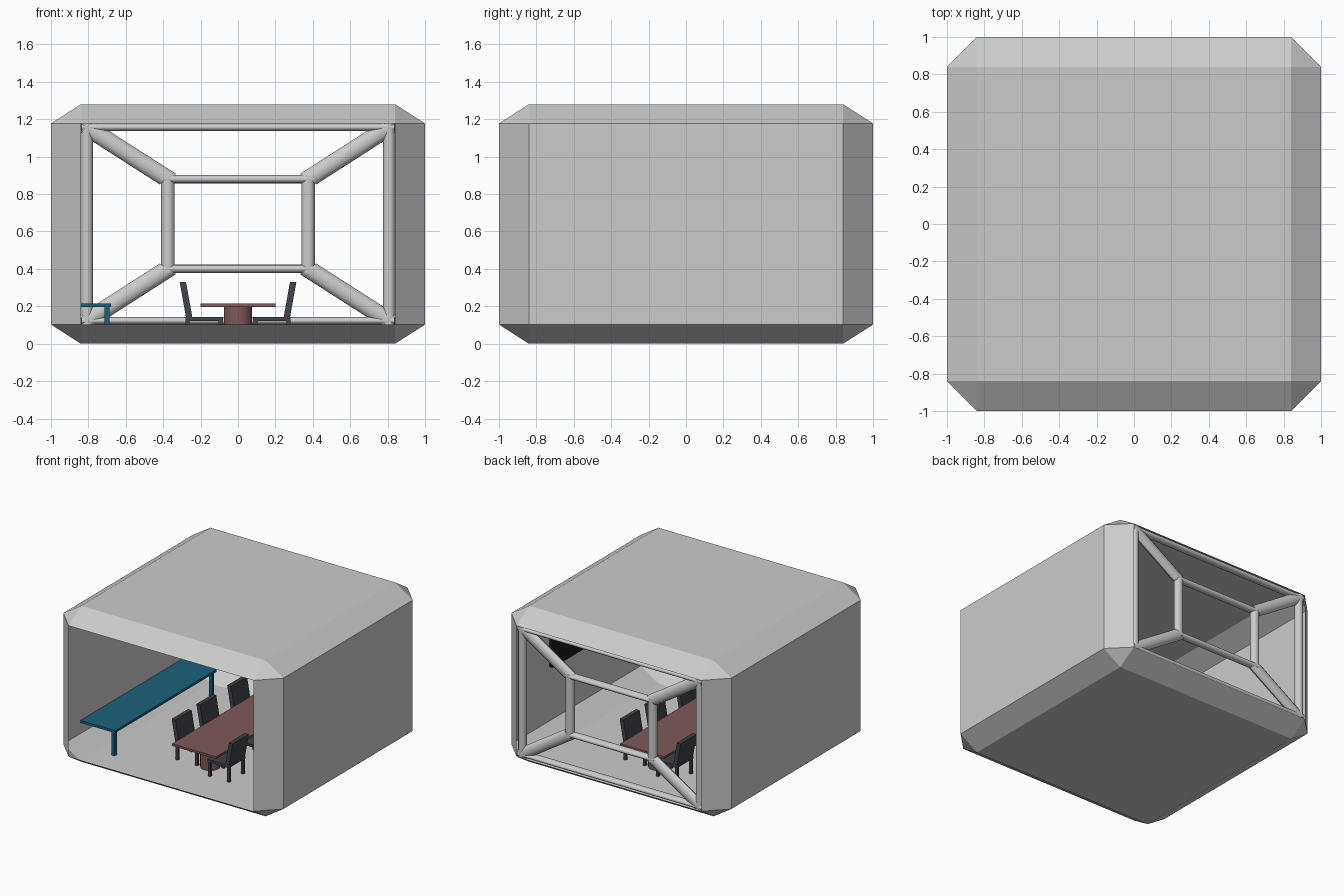
import bpy, bmesh, math
from mathutils import Vector, Matrix

if "Cube" in bpy.data.objects:
    bpy.data.objects.remove(bpy.data.objects["Cube"])


def material(name, rgb):
    m = bpy.data.materials.new(name)
    m.diffuse_color = (*rgb, 1)
    m.use_nodes = True
    m.node_tree.nodes["Principled BSDF"].inputs["Base Color"].default_value = m.diffuse_color
    return m


BLUE = material("blue_paint", (0.011, 0.12, 0.2))
WOOD = material("red_wood", (0.21, 0.10, 0.10))
DARK = material("dark_fabric", (0.05, 0.056, 0.065))
BLACK = material("black_gloss", (0.01, 0.01, 0.012))


def make(name, bm, mat=None):
    me = bpy.data.meshes.new(name)
    bm.to_mesh(me)
    bm.free()
    ob = bpy.data.objects.new(name, me)
    bpy.context.collection.objects.link(ob)
    if mat:
        me.materials.append(mat)
    return ob


def add_box(bm, lo, hi, lean=0):
    """Box between two corners; lean shifts its top along x."""
    lo, hi = Vector(lo), Vector(hi)
    mat = Matrix.Translation((lo + hi) / 2) @ Matrix.Diagonal((*(hi - lo), 1))
    verts = bmesh.ops.create_cube(bm, size=1, matrix=mat)["verts"]
    for v in verts:
        if v.co.z > (lo.z + hi.z) / 2:
            v.co.x += lean


def box(name, lo, hi, mat):
    bm = bmesh.new()
    add_box(bm, lo, hi)
    return make(name, bm, mat)


# Chamfered room shell, open at front and back
bm = bmesh.new()
bmesh.ops.create_cube(bm, size=2)
bmesh.ops.bevel(bm, geom=bm.edges[:], offset=0.16, offset_type='OFFSET',
                segments=1, profile=0.5, affect='EDGES')
bm.normal_update()
bmesh.ops.delete(bm, geom=[f for f in bm.faces if abs(f.normal.y) > 0.99], context='FACES')
shell = make("room_shell", bm)
shell.scale.z = shell.location.z = 0.64

# Rounded lattice in the rear opening: outer ring, inner ring, diagonals
def add_bar(bm, a, b, half_width, extend=0.0):
    a, b = Vector((a[0], 0.967, a[1])), Vector((b[0], 0.967, b[1]))
    d = (b - a).normalized()
    a, b = a - d * extend, b + d * extend
    depth = Vector((0, 1, 0))
    side = depth.cross(d)
    rot = Matrix((side * half_width, depth * 0.033, d * (b - a).length)).transposed().to_4x4()
    bmesh.ops.create_cone(bm, cap_ends=True, segments=12, radius1=1, radius2=1, depth=1,
                          matrix=Matrix.Translation((a + b) / 2) @ rot)


bm = bmesh.new()
corners = [(-1, -1), (1, -1), (1, 1), (-1, 1)]
for i, c in enumerate(corners):
    n = corners[(i + 1) % 4]
    for r, hw in ((0.808, 0.033), (0.375, 0.036)):
        add_bar(bm, [k * r for k in c], [k * r for k in n], hw, 0.03)
    add_bar(bm, [k * 0.375 for k in c], [k * 0.81 for k in c], 0.062)
frame = make("rear_window_frame", bm)
frame.scale.z = frame.location.z = 0.64
bpy.context.view_layer.objects.active = frame
frame.select_set(True)
bpy.ops.object.shade_smooth_by_angle(angle=math.radians(50))

# Wall counter on the left
box("counter_top", (-0.995, -0.625, 0.195), (-0.68, 0.69, 0.215), BLUE)
for i, y in enumerate((-0.605, 0.66)):
    box(f"counter_leg_{i + 1}", (-0.715, y - 0.014, 0.002), (-0.688, y + 0.014, 0.197), BLUE)

# Dining table with two round pedestals
box("table_top", (-0.2, -0.57, 0.197), (0.2, 0.57, 0.215), WOOD)
for i, y in enumerate((-0.36, 0.36)):
    bm = bmesh.new()
    bmesh.ops.create_cone(bm, cap_ends=True, segments=24, radius1=0.075, radius2=0.075,
                          depth=0.197, matrix=Matrix.Translation((0, y, 0.1)))
    ped = make(f"table_pedestal_{i + 1}", bm, WOOD)
    for p in ped.data.polygons:
        p.use_smooth = len(p.vertices) == 4

# Chairs: three on the left, repeated on the right turned by half a turn
for i, y in enumerate((-0.31, 0.01, 0.41)):
    bm = bmesh.new()
    add_box(bm, (-0.28, y - 0.105, 0.122), (-0.08, y + 0.105, 0.143))
    add_box(bm, (-0.277, y - 0.105, 0.135), (-0.243, y + 0.105, 0.33), lean=-0.035)
    for lx in (-0.28, -0.105):
        for ly in (y - 0.1, y + 0.078):
            add_box(bm, (lx, ly, 0.002), (lx + 0.022, ly + 0.022, 0.125))
    left = make(f"chair_left_{i + 1}", bm, DARK)
    right = bpy.data.objects.new(f"chair_right_{i + 1}", left.data)
    right.rotation_euler.z = math.pi
    bpy.context.collection.objects.link(right)

# Flat screen on the right wall
box("wall_screen", (0.965, -0.35, 0.55), (0.995, 0.35, 0.95), BLACK)
